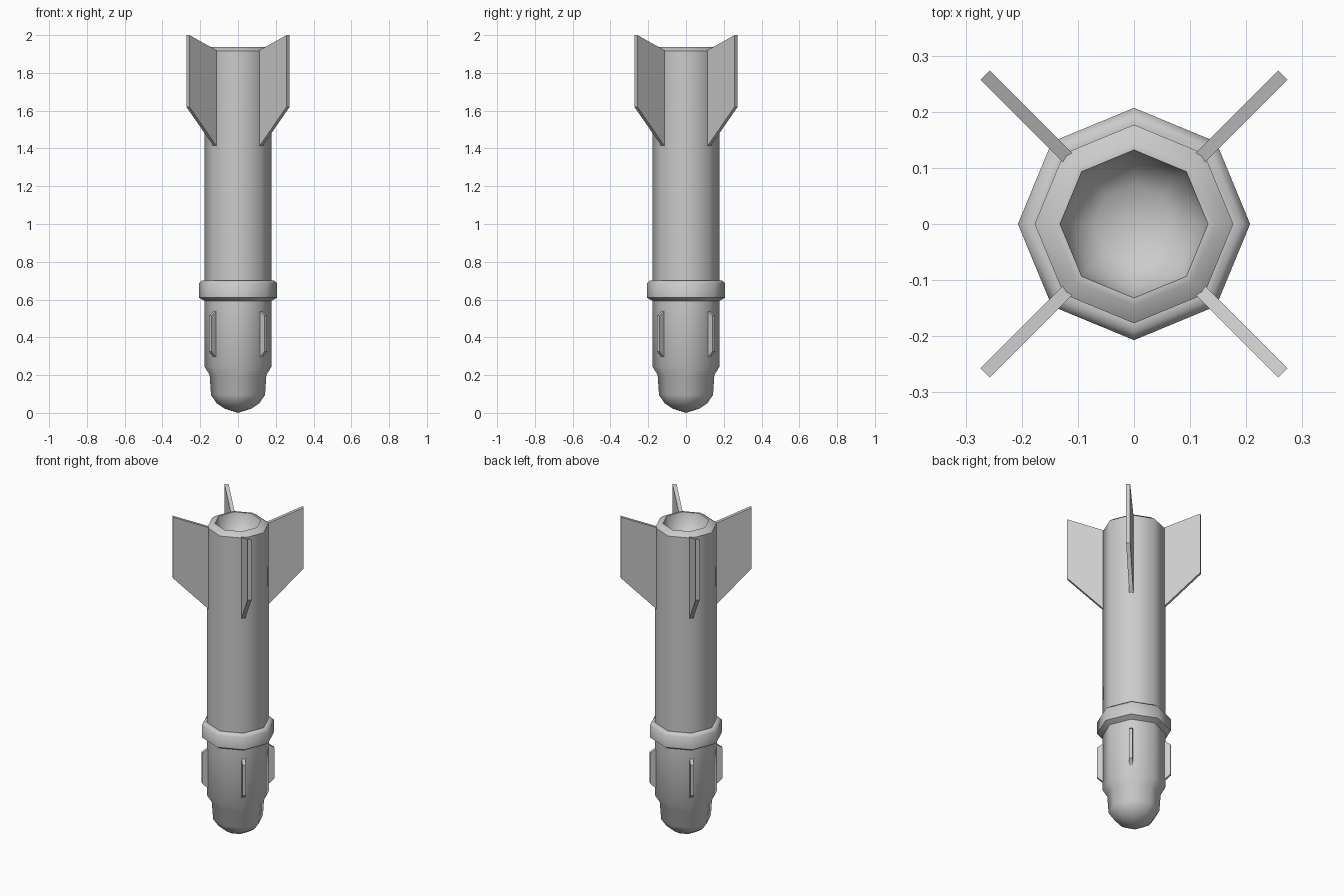
import bpy
import bmesh
from math import cos, sin, pi, radians

cube = bpy.data.objects.get("Cube")
if cube:
    bpy.data.objects.remove(cube, do_unlink=True)

SIDES = 8

grey = bpy.data.materials.new("plain grey")
grey.use_nodes = True
colour = (0.6, 0.6, 0.6, 1)
grey.diffuse_color = colour
grey.node_tree.nodes["Principled BSDF"].inputs["Base Color"].default_value = colour


def finish(name, bm, smooth_angle):
    bmesh.ops.recalc_face_normals(bm, faces=bm.faces)
    mesh = bpy.data.meshes.new(name)
    bm.to_mesh(mesh)
    bm.free()
    mesh.materials.append(grey)
    obj = bpy.data.objects.new(name, mesh)
    bpy.context.collection.objects.link(obj)
    bpy.ops.object.select_all(action="DESELECT")
    bpy.context.view_layer.objects.active = obj
    obj.select_set(True)
    if smooth_angle:
        bpy.ops.object.shade_smooth_by_angle(angle=radians(smooth_angle))
    return obj


def lathe(name, profile):
    """Revolve (radius, z) points; a zero radius closes to a single tip."""
    bm = bmesh.new()
    rings = []
    for r, z in profile:
        count = SIDES if r else 1
        rings.append([bm.verts.new((r * cos(2 * pi * i / SIDES),
                                    r * sin(2 * pi * i / SIDES), z))
                      for i in range(count)])
    for low, high in zip(rings, rings[1:]):
        for i in range(SIDES):
            j = (i + 1) % SIDES
            corners = [low[i % len(low)], low[j % len(low)],
                       high[j % len(high)], high[i % len(high)]]
            bm.faces.new(list(dict.fromkeys(corners)))
    return finish(name, bm, 48)


def fins(name, outline, thickness):
    """Four plates on the diagonals, from a (radius, z) outline."""
    for k, side in enumerate(("back_left", "back_right", "front_right", "front_left")):
        a = pi / 4 + k * pi / 2
        bm = bmesh.new()
        sheets = []
        for t in (-thickness / 2, thickness / 2):
            sheets.append([bm.verts.new((r * cos(a) - t * sin(a),
                                         r * sin(a) + t * cos(a), z))
                           for r, z in outline])
            bm.faces.new(sheets[-1])
        n = len(outline)
        for i in range(n):
            j = (i + 1) % n
            bm.faces.new((sheets[0][i], sheets[0][j], sheets[1][j], sheets[1][i]))
        finish(f"{name}_{side}", bm, 0)


# Body: rounded nose, shoulder, collar, tube, rim and hollow exhaust
lathe("body", [
    (0, 0), (0.07, 0.022), (0.112, 0.05), (0.143, 0.095),
    (0.15, 0.2), (0.177, 0.245),
    (0.177, 0.593), (0.207, 0.61), (0.207, 0.685), (0.192, 0.7), (0.177, 0.7),
    (0.177, 1.915), (0.145, 1.937), (0.132, 1.937),
    (0.115, 1.87), (0.07, 1.835), (0, 1.825),
])

# Large swept tail fins
fins("tail_fin", [(0.16, 1.4), (0.375, 1.62), (0.375, 2.0), (0.16, 1.915)], 0.023)

# Small guide fins behind the nose
fins("guide_fin", [(0.165, 0.285), (0.207, 0.325), (0.207, 0.515), (0.165, 0.545)], 0.02)
